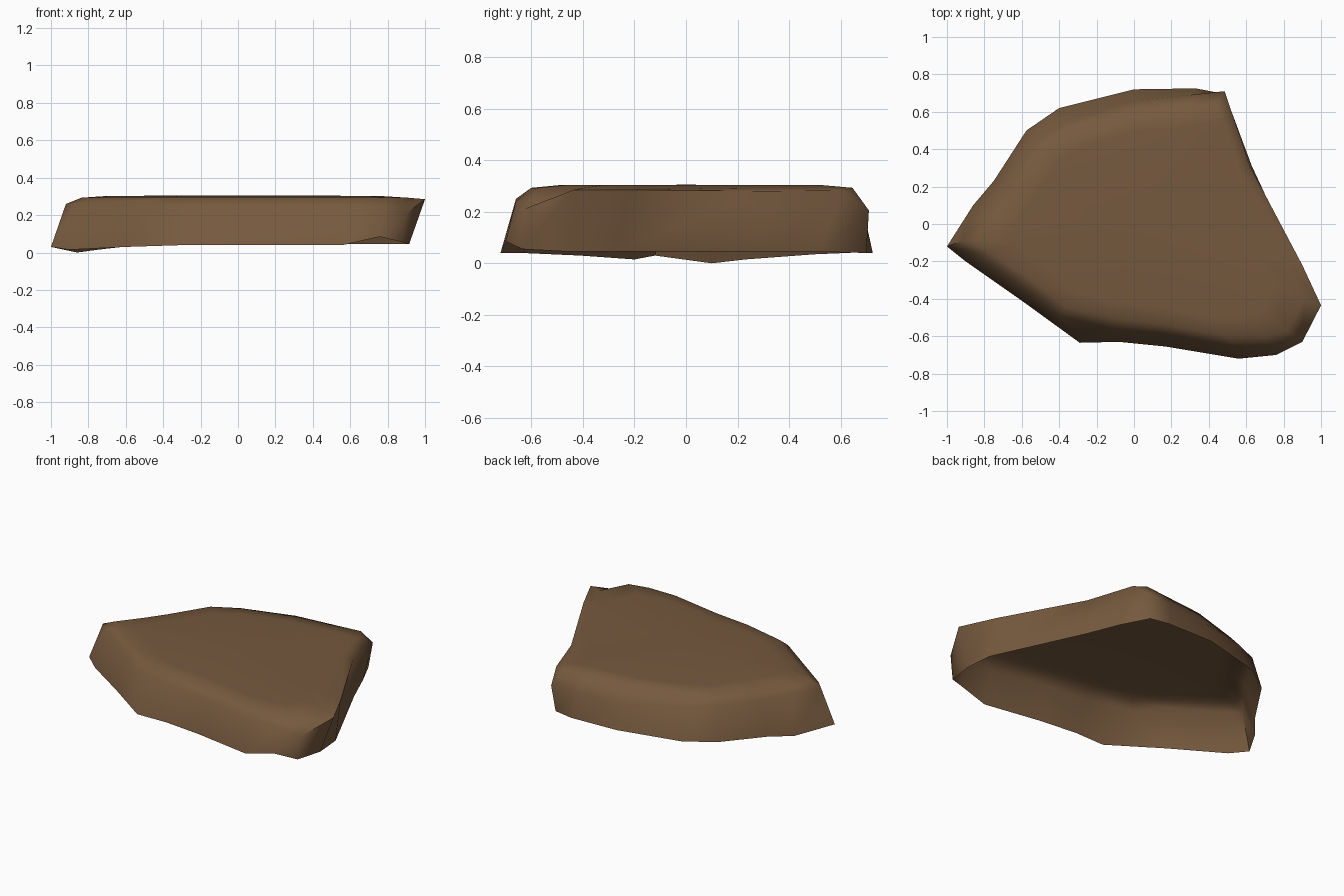
import bpy, bmesh, math

if "Cube" in bpy.data.objects:
    bpy.data.objects.remove(bpy.data.objects["Cube"])

# Columns around the slab, counter-clockwise from the left tip:
# lower rim x, y, z, then shoulder x, y, z
COLUMNS = [
    (-1.00, -.12, .03, -.92, -.09, .26),
    (-.90, -.20, .015, -.86, -.15, .26),
    (-.60, -.41, .03, -.57, -.35, .27),
    (-.29, -.635, .04, -.40, -.49, .25),
    (-.08, -.63, .04, -.10, -.56, .25),
    (.17, -.655, .04, .17, -.59, .25),
    (.56, -.72, .04, .55, -.66, .25),
    (.76, -.70, .085, .76, -.66, .24),
    (.88, -.635, .055, .90, -.63, .21),
    (.915, -.45, .045, 1.0, -.435, .285),
    (.90, -.27, .045, .90, -.22, .285),
    (.63, .31, .045, .62, .31, .28),
    (.545, .52, .045, .52, .605, .283),
    (.46, .70, .04, .485, .71, .205),
    (.33, .725, .04, .30, .69, .20),
    (0, .72, .045, 0, .66, .20),
    (-.40, .62, .04, -.365, .55, .225),
    (-.575, .50, .035, -.54, .455, .25),
    (-.75, .23, .015, -.70, .20, .24),
    (-.86, .10, 0, -.80, .06, .25),
]


def scaled(factor, z):
    """Ring made by shrinking the shoulder ring and setting its height."""
    return [(c[3] * factor, c[4] * factor, z) for c in COLUMNS]


# Rings from the open lower rim up to the flat top
rings = [
    [c[:3] for c in COLUMNS],
    [c[3:] for c in COLUMNS],
    scaled(.91, .293),
    scaled(.75, .303),
]

bm = bmesh.new()
loops = [[bm.verts.new(p) for p in ring] for ring in rings]
n = len(COLUMNS)
for low, high in zip(loops, loops[1:]):
    for i in range(n):
        j = (i + 1) % n
        bm.faces.new((low[i], low[j], high[j], high[i]))

# Top surface; the underside stays open like a shell
centre = bm.verts.new((0, 0, .305))
for i in range(n):
    bm.faces.new((loops[-1][i], loops[-1][(i + 1) % n], centre))

mesh = bpy.data.meshes.new("rock_slab")
bm.to_mesh(mesh)
bm.free()

# Brown stone
stone = bpy.data.materials.new("brown_stone")
stone.diffuse_color = (.18, .10, .048, 1)
stone.use_nodes = True
stone.node_tree.nodes["Principled BSDF"].inputs["Base Color"].default_value = stone.diffuse_color
mesh.materials.append(stone)

slab = bpy.data.objects.new("rock_slab", mesh)
bpy.context.collection.objects.link(slab)
bpy.context.view_layer.objects.active = slab
slab.select_set(True)
bpy.ops.object.shade_smooth_by_angle(angle=math.radians(80))
